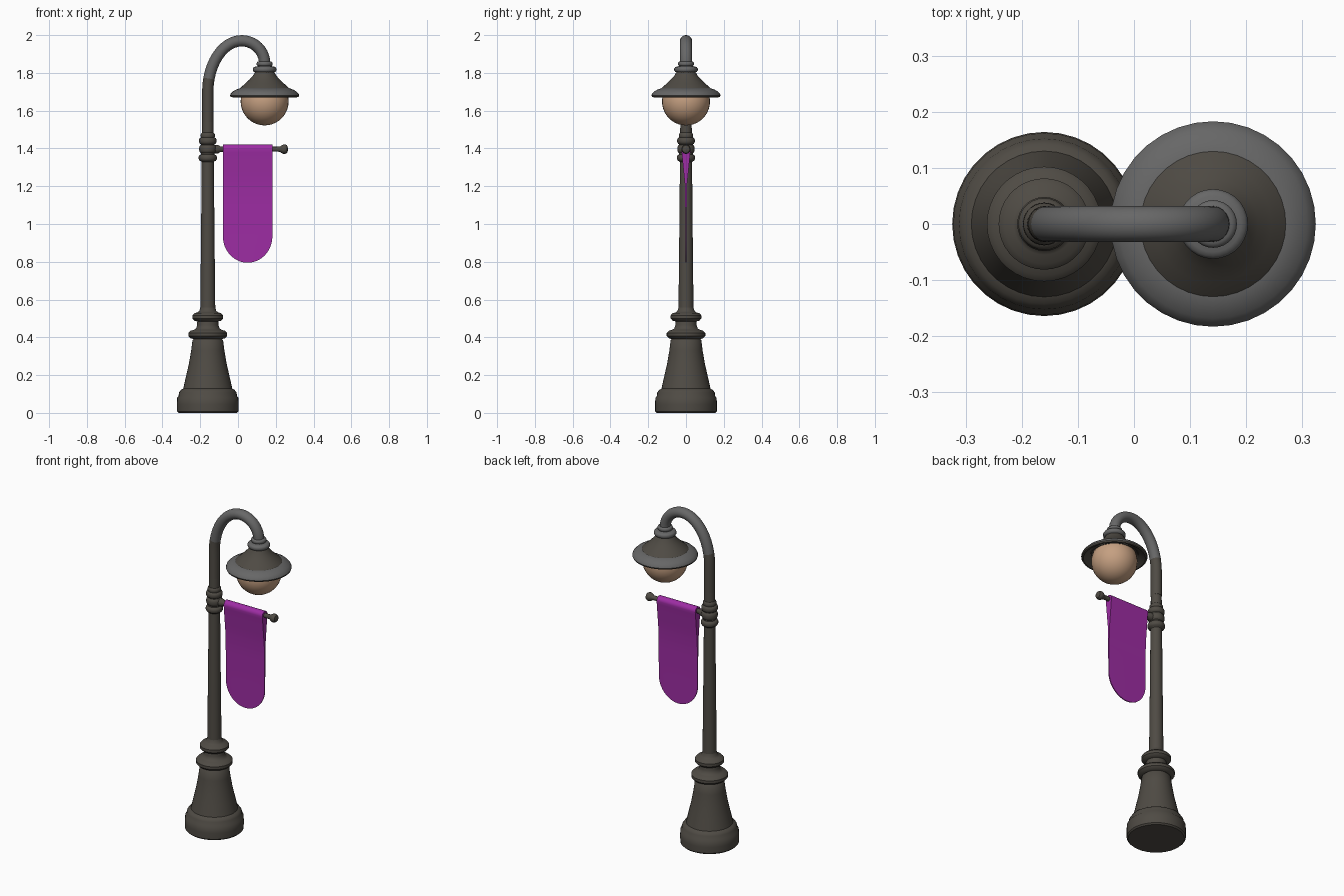
import bpy, bmesh, math

if "Cube" in bpy.data.objects:
    bpy.data.objects.remove(bpy.data.objects["Cube"])

PX, LX = -0.16, 0.141          # pole axis, lamp axis


def mat(name, c):
    m = bpy.data.materials.new(name)
    m.diffuse_color = (*c, 1)
    m.use_nodes = True
    m.node_tree.nodes["Principled BSDF"].inputs["Base Color"].default_value = m.diffuse_color
    return m


IRON = mat("dark_iron", (0.078, 0.070, 0.058))
GREY = mat("grey_iron", (0.135, 0.135, 0.135))
GLASS = mat("tan_glass", (0.56, 0.35, 0.22))
CLOTH = mat("purple_cloth", (0.34, 0.026, 0.37))


def finish(name, bm, mats, angle=40, rule=None):
    bmesh.ops.recalc_face_normals(bm, faces=bm.faces)
    if rule:
        for f in bm.faces:
            f.material_index = rule(f.calc_center_median())
    me = bpy.data.meshes.new(name)
    bm.to_mesh(me)
    bm.free()
    for m in mats:
        me.materials.append(m)
    ob = bpy.data.objects.new(name, me)
    bpy.context.collection.objects.link(ob)
    bpy.ops.object.select_all(action='DESELECT')
    ob.select_set(True)
    bpy.context.view_layer.objects.active = ob
    bpy.ops.object.shade_smooth_by_angle(angle=math.radians(angle))
    return ob


def loft(bm, rings, closed=True):
    """Skin a list of equal rings of points and cap both ends."""
    vs = [[bm.verts.new(p) for p in r] for r in rings]
    n = len(vs[0])
    for a, b in zip(vs, vs[1:]):
        for i in range(n):
            j = (i + 1) % n
            bm.faces.new((a[i], a[j], b[j], b[i]))
    bm.faces.new(vs[0])
    bm.faces.new(vs[-1])


def lathe(name, prof, cx, mats, axis='Z', cz=0, n=36, rule=None, angle=40):
    """Revolve (radius, height) pairs about a vertical or an x axis."""
    bm = bmesh.new()
    rings = []
    for r, h in prof:
        ring = []
        for i in range(n):
            a = 2 * math.pi * i / n
            c, s = r * math.cos(a), r * math.sin(a)
            ring.append((cx + c, s, h) if axis == 'Z' else (h, c, cz + s))
        rings.append(ring)
    loft(bm, rings)
    return finish(name, bm, mats, angle, rule)


def bead(r, z, w, h):
    """Rounded moulding points of core radius r, bulge w, half height h."""
    return [(r + w * math.cos(a), z + h * math.sin(a))
            for a in [math.radians(d) for d in (-90, -55, -20, 20, 55, 90)]]


# base with mouldings
lathe("base", [(0.155, 0), (0.163, 0.008), (0.164, 0.045), (0.162, 0.08), (0.155, 0.088),
               (0.152, 0.108), (0.142, 0.122), (0.130, 0.128), (0.116, 0.19), (0.100, 0.26),
               (0.088, 0.33), (0.081, 0.385)] + bead(0.075, 0.415, 0.029, 0.024)
      + [(0.062, 0.447), (0.056, 0.465), (0.056, 0.48)] + bead(0.055, 0.508, 0.028, 0.024)
      + [(0.045, 0.54), (0.039, 0.56)], PX, [IRON])

# pole shaft
lathe("pole", [(0.040, 0.53), (0.036, 0.9), (0.032, 1.33), (0.030, 1.56)], PX, [IRON], n=24)

# banner collar
lathe("collar", [(0.030, 1.325)] + bead(0.036, 1.35, 0.013, 0.018) + bead(0.036, 1.397, 0.010, 0.022)
      + bead(0.036, 1.440, 0.011, 0.018) + [(0.038, 1.465), (0.037, 1.476), (0.030, 1.484)],
      PX, [IRON], n=28)

# swan-neck arm swept along two quarter ellipses
AX, AZ = 0.02, 1.70
path = [(PX, 1.54), (PX, 1.60), (PX, 1.65)]
for i in range(13):
    a = math.pi - i * math.pi / 24
    path.append((AX + (AX - PX) * math.cos(a), AZ + 0.27 * math.sin(a)))
for i in range(1, 11):
    a = math.pi / 2 - i * math.pi / 20
    path.append((AX + (LX - AX) * math.cos(a), 1.85 + 0.12 * math.sin(a)))
path.append((LX, 1.82))
rings = []
for i, (x, z) in enumerate(path):
    p, q = path[max(i - 1, 0)], path[min(i + 1, len(path) - 1)]
    tx, tz = q[0] - p[0], q[1] - p[1]
    d = math.hypot(tx, tz)
    nx, nz = -tz / d, tx / d
    rings.append([(x + 0.03 * math.cos(b) * nx, 0.032 * math.sin(b), z + 0.03 * math.cos(b) * nz)
                  for b in [2 * math.pi * k / 20 for k in range(20)]])
bm = bmesh.new()
loft(bm, rings)
finish("arm", bm, [IRON, GREY], rule=lambda c: 1 if c.z > 1.78 else 0)

# lamp cap rings
lathe("lamp_cap", [(0.030, 1.79)] + bead(0.050, 1.818, 0.013, 0.015)
      + bead(0.034, 1.848, 0.009, 0.012) + [(0.025, 1.862)], LX, [GREY], n=28)

# lamp shade, hollow underneath
lathe("lamp_shade", [(0.044, 1.815), (0.052, 1.802), (0.062, 1.785), (0.080, 1.765), (0.104, 1.742),
                     (0.124, 1.725), (0.136, 1.712), (0.132, 1.69), (0.125, 1.70), (0.09, 1.735),
                     (0.03, 1.77)], LX, [IRON])

# lamp rim
lathe("lamp_rim", [(0.130, 1.719), (0.150, 1.712), (0.168, 1.702), (0.179, 1.691), (0.183, 1.681),
                   (0.180, 1.673), (0.171, 1.671), (0.160, 1.678), (0.140, 1.692), (0.128, 1.698)],
      LX, [GREY, IRON], rule=lambda c: 0 if c.z > 1.68 and math.hypot(c.x - LX, c.y) > 0.15
      or c.z > 1.70 else 1)

# globe
bm = bmesh.new()
bmesh.ops.create_uvsphere(bm, u_segments=32, v_segments=20, radius=0.127)
bmesh.ops.translate(bm, verts=bm.verts, vec=(LX, 0, 1.649))
finish("globe", bm, [GLASS])

# banner rod with flange and end knob
lathe("banner_rod", [(0.022, -0.14), (0.022, -0.105), (0.014, -0.092), (0.013, 0.205), (0.014, 0.222),
                     (0.020, 0.230), (0.025, 0.240), (0.025, 0.250), (0.020, 0.260), (0.008, 0.264)],
      0, [IRON], axis='X', cz=1.396, n=20)

# banner: cloth folded over the rod, rounded at the bottom
half = [(0.023, 1.38), (0.019, 1.34), (0.013, 1.28), (0.006, 1.21), (0.004, 1.10), (0.0035, 0.94)]
roll = [(0.025 * math.cos(a), 1.396 + 0.025 * math.sin(a))
        for a in [math.pi * k / 10 for k in range(11)]]
cols = []
for i in range(25):
    u = -math.cos(math.pi * i / 24)
    x = 0.051 + 0.131 * u
    zb = 0.795 + 0.14 * (1 - math.sqrt(max(0, 1 - u * u)))
    sec = [(0.003, zb)] + half[::-1] + roll + [(-y, z) for y, z in half] + [(-0.003, zb)]
    cols.append([(x, y, z) for y, z in sec])
bm = bmesh.new()
loft(bm, cols)
finish("banner", bm, [CLOTH])
